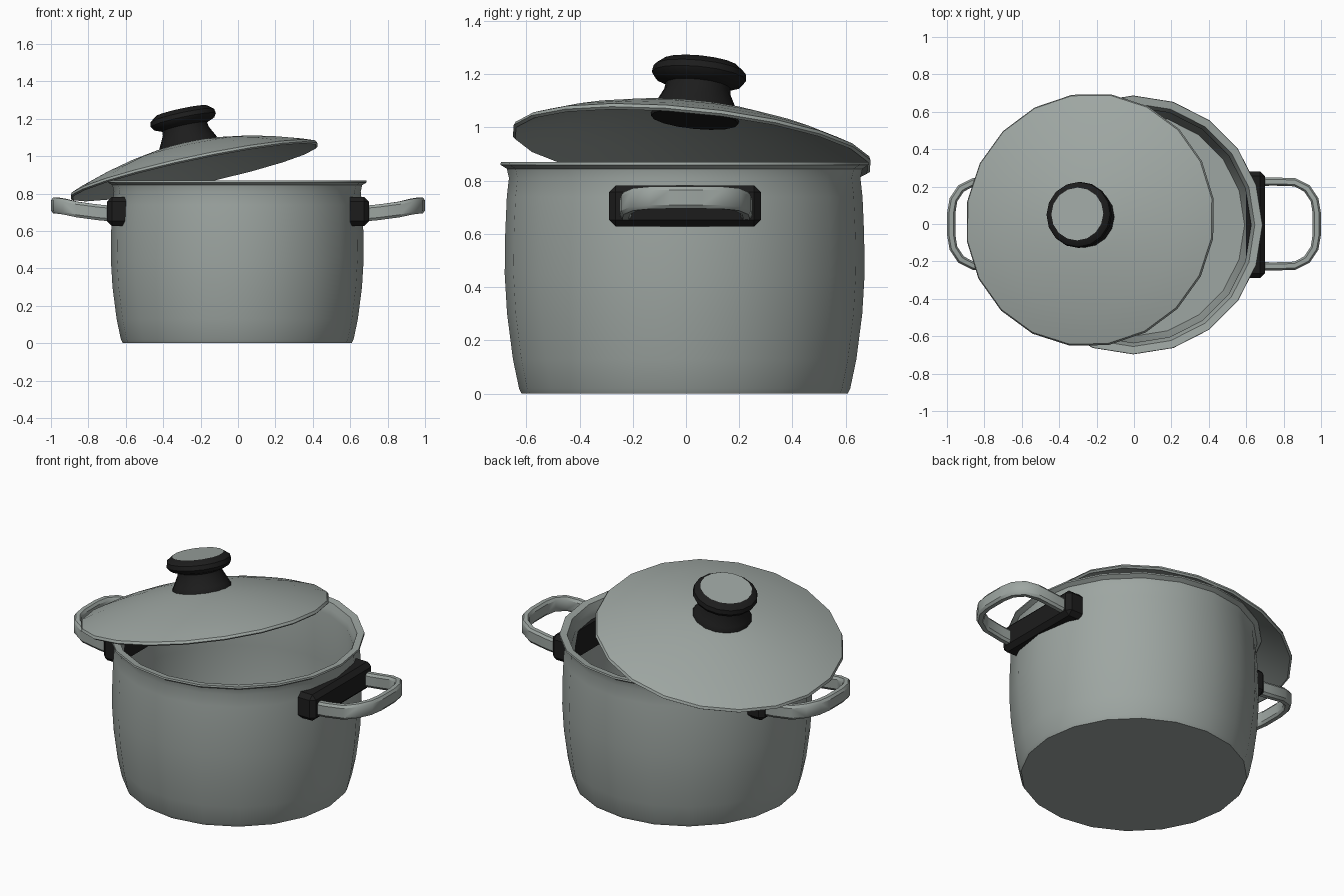
import bpy, bmesh, math
from mathutils import Vector, Matrix

cube = bpy.data.objects.get("Cube")
if cube:
    bpy.data.objects.remove(cube, do_unlink=True)


def material(name, colour):
    m = bpy.data.materials.new(name)
    m.use_nodes = True
    m.diffuse_color = (*colour, 1)
    m.node_tree.nodes["Principled BSDF"].inputs["Base Color"].default_value = (*colour, 1)
    return m


steel = material("brushed steel", (0.34, 0.38, 0.36))
black = material("black plastic", (0.012, 0.012, 0.012))


def finish(bm, name, mats, angle=40):
    bmesh.ops.recalc_face_normals(bm, faces=bm.faces)
    mesh = bpy.data.meshes.new(name)
    bm.to_mesh(mesh)
    bm.free()
    obj = bpy.data.objects.new(name, mesh)
    bpy.context.collection.objects.link(obj)
    for m in mats:
        mesh.materials.append(m)
    bpy.ops.object.select_all(action='DESELECT')
    obj.select_set(True)
    bpy.context.view_layer.objects.active = obj
    bpy.ops.object.shade_smooth_by_angle(angle=math.radians(angle))
    return obj


def lathe(profile, sides, phase=0.0):
    """Closed solid of revolution; the profile's two ends are capped flat."""
    bm = bmesh.new()
    rings = []
    for r, z in profile:
        angles = [phase + math.tau * i / sides for i in range(sides)]
        rings.append([bm.verts.new((r * math.cos(a), r * math.sin(a), z)) for a in angles])
    for a, b in zip(rings, rings[1:]):
        for i in range(sides):
            j = (i + 1) % sides
            bm.faces.new((a[i], a[j], b[j], b[i]))
    bm.faces.new(rings[0])
    bm.faces.new(rings[-1])
    return bm


# Pot body: bulging wall, flared lip, hollow inside
pot_profile = [(0.612, 0), (0.622, 0.02), (0.645, 0.13), (0.667, 0.3), (0.676, 0.45),
               (0.674, 0.6), (0.668, 0.74), (0.66, 0.81), (0.668, 0.845), (0.692, 0.86),
               (0.69, 0.87), (0.65, 0.865), (0.638, 0.83), (0.63, 0.8), (0.645, 0.5),
               (0.63, 0.25), (0.595, 0.03)]
pot = finish(lathe(pot_profile, 20), "pot_body", [steel])
pot.location = (-0.004, -0.005, 0)

# Lid and knob share one tilted frame
tilt = Vector((0, 0, 1)).rotation_difference(Vector((-0.215, 0.1, 1)))
frame = Matrix.Translation((-0.235, 0.022, 0.925)) @ tilt.to_matrix().to_4x4()

lid_profile = [(0.12, 0.145), (0.2, 0.136), (0.35, 0.108), (0.5, 0.07), (0.61, 0.035), (0.675, 0.01),
               (0.682, -0.004), (0.672, -0.012), (0.6, 0.014), (0.48, 0.055), (0.33, 0.094),
               (0.12, 0.125)]
lid = finish(lathe(lid_profile, 20, math.radians(9)), "lid", [steel])
lid.matrix_world = frame

knob_profile = [(0.165, 0.107), (0.168, 0.13), (0.15, 0.165), (0.125, 0.215), (0.122, 0.238),
                (0.165, 0.255), (0.178, 0.275), (0.174, 0.3), (0.142, 0.325)]
bm = lathe(knob_profile, 16)
top = max(bm.faces, key=lambda f: f.calc_center_median().z)
top.material_index = 1
# Slightly domed steel inlay
bmesh.ops.inset_region(bm, faces=[top], thickness=0.05, depth=0.008)
knob = finish(bm, "lid_knob", [black, steel])
knob.matrix_world = frame


def bracket(side, name):
    bm = bmesh.new()
    bmesh.ops.create_cube(bm, size=1)
    bmesh.ops.scale(bm, vec=(0.1, 0.57, 0.155), verts=bm.verts)
    outer = [e for e in bm.edges if sum(v.co.x > 0 for v in e.verts) == 2]
    corners = [e for e in bm.edges if abs(e.verts[0].co.x - e.verts[1].co.x) > 0.05]
    bmesh.ops.bevel(bm, geom=outer + corners, offset=0.025, segments=1, affect='EDGES')
    bmesh.ops.translate(bm, vec=(0.65, -0.004, 0.705), verts=bm.verts)
    bmesh.ops.scale(bm, vec=(side, 1, 1), verts=bm.verts)
    finish(bm, name, [black], 30)


# Half of the grip path, mirrored across y for the other half
half = [(0.64, -0.225, 0.69), (0.75, -0.227, 0.7), (0.86, -0.223, 0.715),
        (0.925, -0.19, 0.73), (0.965, -0.13, 0.736), (0.977, -0.06, 0.737)]
path = [Vector(p) for p in half] + [Vector((x, -y, z)) for x, y, z in reversed(half)]
section = [(0.022, 0.028), (0.012, 0.042), (-0.012, 0.042),
           (-0.022, 0.028), (-0.022, -0.028), (-0.012, -0.042), (0.012, -0.042), (0.022, -0.028)]


def grip(side, name):
    bm = bmesh.new()
    rings = []
    for i, p in enumerate(path):
        d = path[min(i + 1, len(path) - 1)] - path[max(i - 1, 0)]
        normal = Vector((d.y, -d.x, 0)).normalized()
        ring = []
        for across, up in section:
            c = p + normal * across + Vector((0, 0, up))
            ring.append(bm.verts.new((side * c.x, c.y, c.z)))
        rings.append(ring)
    n = len(section)
    for a, b in zip(rings, rings[1:]):
        for i in range(n):
            bm.faces.new((a[i], a[(i + 1) % n], b[(i + 1) % n], b[i]))
    bm.faces.new(rings[0])
    bm.faces.new(rings[-1])
    finish(bm, name, [steel], 35)


# Handles on both sides
for side, label in ((1, "left"), (-1, "right")):
    bracket(side, label + "_handle_bracket")
    grip(side, label + "_handle_grip")
